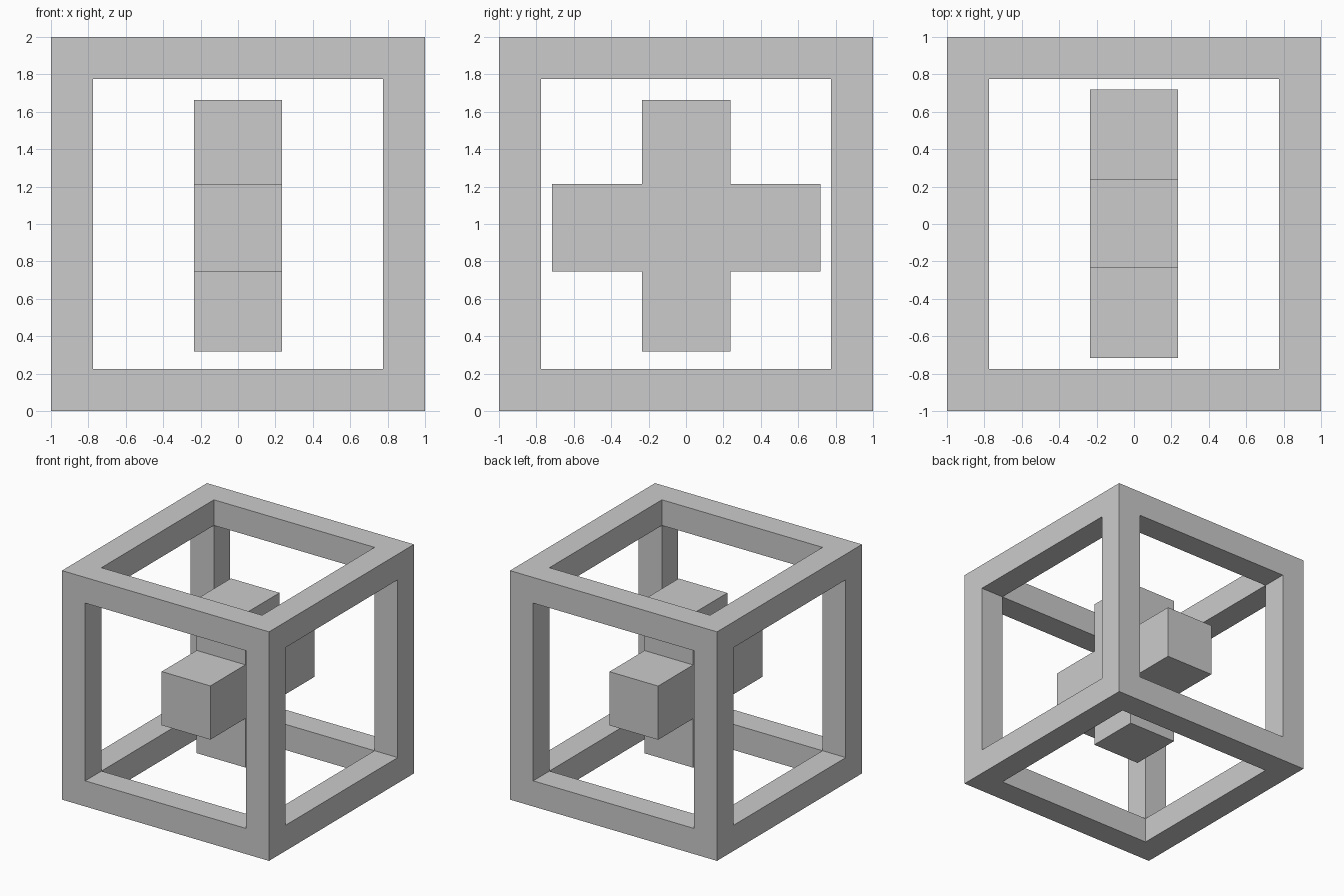
import bpy, bmesh
from mathutils import Vector

if "Cube" in bpy.data.objects:
    bpy.data.objects.remove(bpy.data.objects["Cube"])

BAR = 0.224  # thickness of the frame bars


def finish(bm, name, z=0.0):
    bmesh.ops.recalc_face_normals(bm, faces=bm.faces[:])
    mesh = bpy.data.meshes.new(name)
    bm.to_mesh(mesh)
    bm.free()
    obj = bpy.data.objects.new(name, mesh)
    obj.location.z = z
    bpy.context.collection.objects.link(obj)
    return obj


# Open cube frame: inset every side, push the openings inward, weld the inner corners
bm = bmesh.new()
bmesh.ops.create_cube(bm, size=2)
sides = bm.faces[:]
bmesh.ops.inset_individual(bm, faces=sides, thickness=BAR, use_even_offset=True)
for face in sides:
    inward = -face.normal * BAR
    ext = bmesh.ops.extrude_discrete_faces(bm, faces=[face])
    cap = ext["faces"][0]
    bmesh.ops.translate(bm, verts=cap.verts[:], vec=inward)
    bmesh.ops.delete(bm, geom=[cap], context='FACES_ONLY')
bmesh.ops.remove_doubles(bm, verts=bm.verts[:], dist=0.001)
finish(bm, "cube_frame", 1.0)

# Floating cross: plus-shaped outline in the YZ plane, extruded along X
HALF = 0.235            # half width of the arms
y0, ya, yb, y1 = -0.717, -0.234, 0.237, 0.72
z0, za, zb, z1 = 0.318, 0.746, 1.215, 1.664
outline = [(ya, z0), (yb, z0), (yb, za), (y1, za), (y1, zb), (yb, zb),
           (yb, z1), (ya, z1), (ya, zb), (y0, zb), (y0, za), (ya, za)]
bm = bmesh.new()
plus = bm.faces.new([bm.verts.new((-HALF, y, z)) for y, z in outline])
ext = bmesh.ops.extrude_face_region(bm, geom=[plus], use_keep_orig=True)
moved = [v for v in ext["geom"] if isinstance(v, bmesh.types.BMVert)]
bmesh.ops.translate(bm, verts=moved, vec=Vector((2 * HALF, 0, 0)))
finish(bm, "inner_cross")
